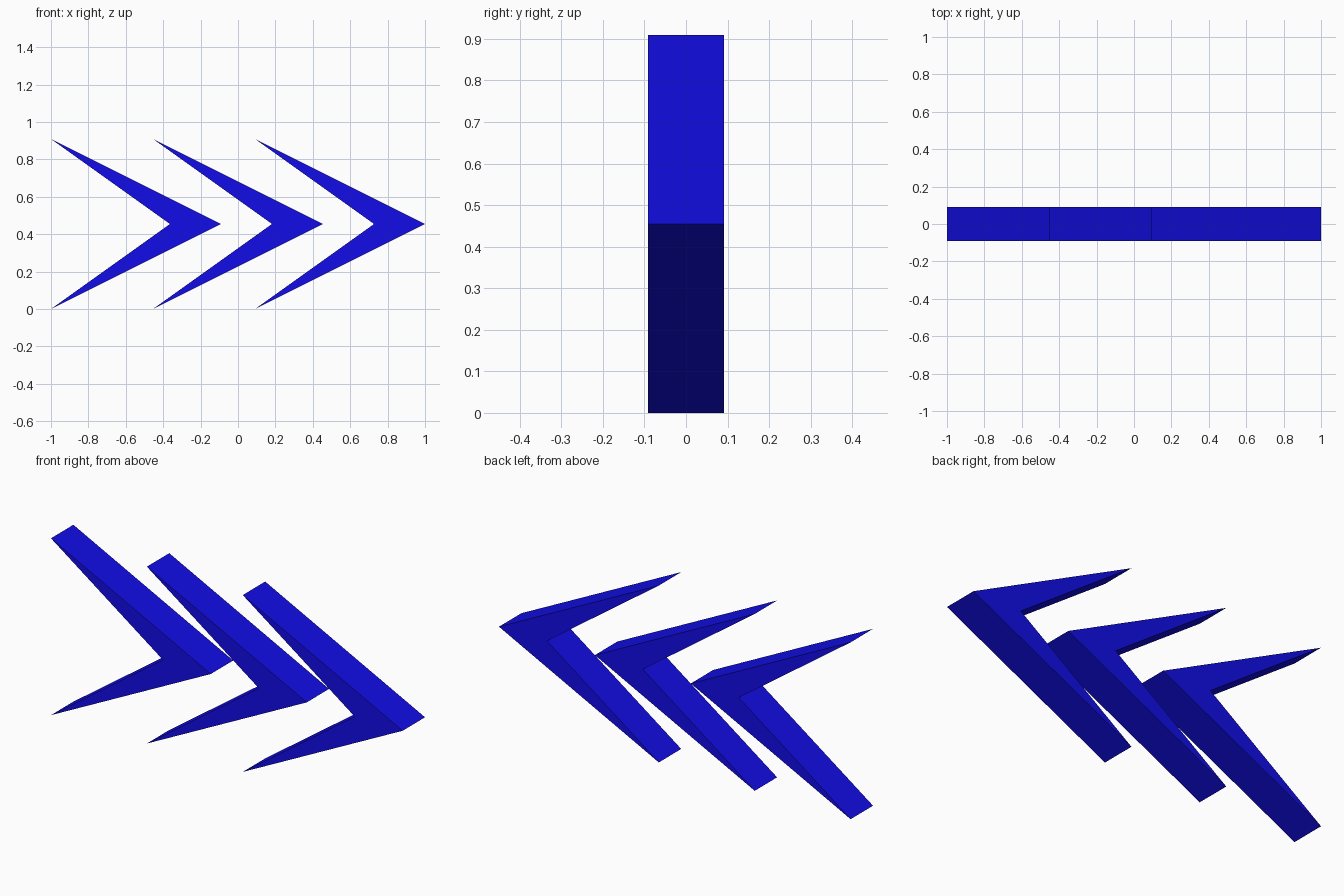
import bpy
import bmesh
from mathutils import Vector

if "Cube" in bpy.data.objects:
    bpy.data.objects.remove(bpy.data.objects["Cube"])

U = 1 / 11                      # design grid: whole model is 22 units long
DEPTH = 2 * U
SPACING = 6 * U
PROFILE = [(0, 0), (10, 5), (0, 10), (7, 5)]   # lower tail, tip, upper tail, notch

blue = bpy.data.materials.new("blue")
blue.diffuse_color = (0.006, 0.004, 0.8, 1)
blue.use_nodes = True
blue.node_tree.nodes["Principled BSDF"].inputs["Base Color"].default_value = blue.diffuse_color


def make_chevron(name, x):
    """Extrude the arrowhead profile along y."""
    bm = bmesh.new()
    verts = [bm.verts.new((x + px * U, -DEPTH / 2, pz * U)) for px, pz in PROFILE]
    # two mirrored halves meeting on the tip-to-notch line
    tail_low, tip, tail_high, notch = verts
    faces = [bm.faces.new((tail_low, tip, notch)), bm.faces.new((tip, tail_high, notch))]
    solid = bmesh.ops.extrude_face_region(bm, geom=faces, use_keep_orig=True)
    moved = [g for g in solid["geom"] if isinstance(g, bmesh.types.BMVert)]
    bmesh.ops.translate(bm, verts=moved, vec=Vector((0, DEPTH, 0)))
    bmesh.ops.recalc_face_normals(bm, faces=bm.faces)
    mesh = bpy.data.meshes.new(name)
    bm.to_mesh(mesh)
    bm.free()
    mesh.materials.append(blue)
    bpy.context.collection.objects.link(bpy.data.objects.new(name, mesh))


# Row of three chevrons pointing right
for i, side in enumerate(("left", "middle", "right")):
    make_chevron(f"chevron_{side}", -1 + i * SPACING)
